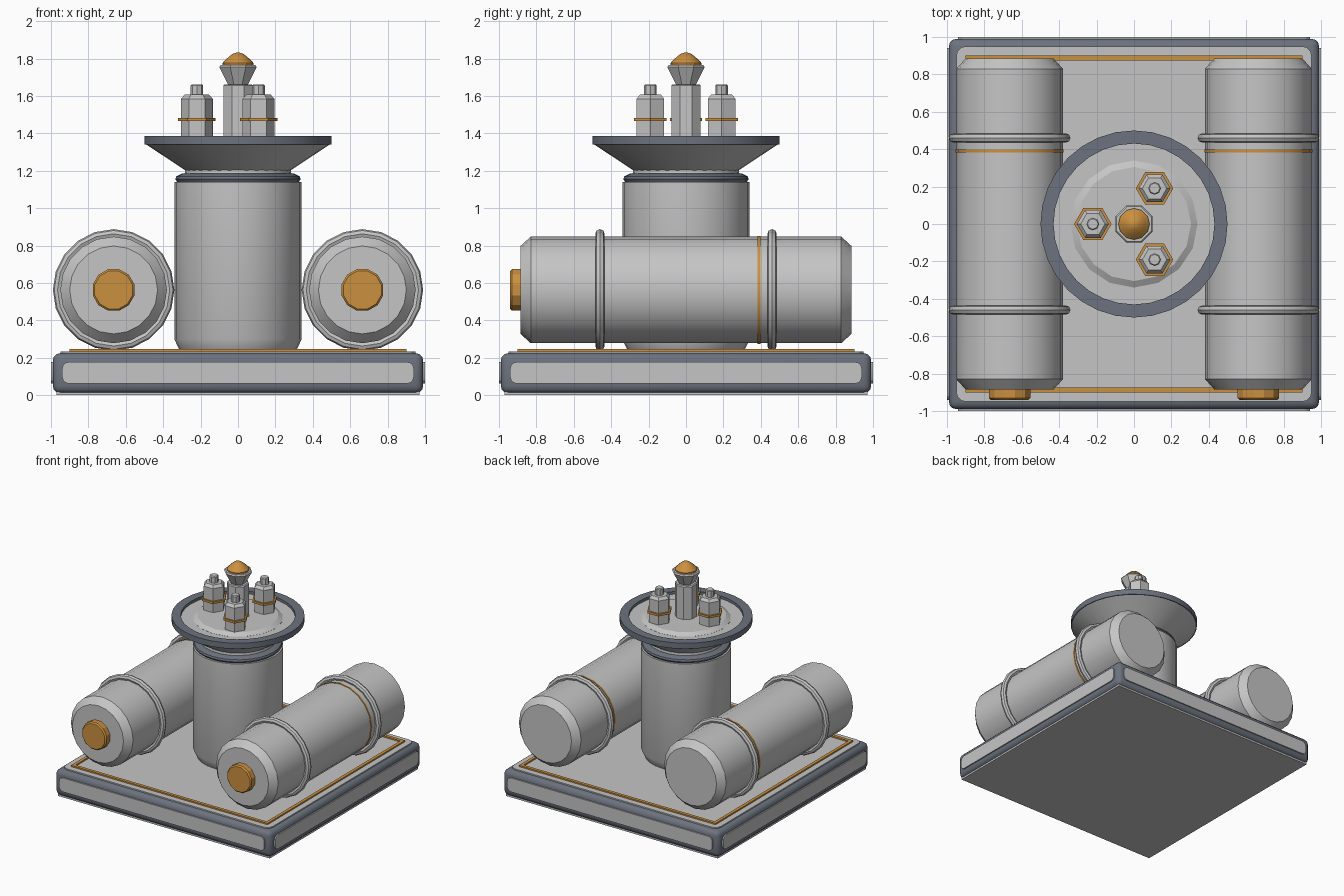
import bpy, bmesh, math
from mathutils import Matrix, Vector

if "Cube" in bpy.data.objects:
    bpy.data.objects.remove(bpy.data.objects["Cube"])


def material(name, rgb):
    m = bpy.data.materials.new(name)
    m.diffuse_color = (*rgb, 1)
    m.use_nodes = True
    m.node_tree.nodes["Principled BSDF"].inputs["Base Color"].default_value = m.diffuse_color
    return m


LIGHT = material("light grey metal", (0.56, 0.56, 0.56))
SLATE = material("slate frame", (0.15, 0.17, 0.21))
GOLD = material("amber trim", (0.60, 0.28, 0.05))


def finish(bm, name, mats, matrix=Matrix()):
    bmesh.ops.recalc_face_normals(bm, faces=bm.faces)
    mesh = bpy.data.meshes.new(name)
    bm.to_mesh(mesh)
    bm.free()
    mesh.transform(matrix)
    for m in mats:
        mesh.materials.append(m)
    ob = bpy.data.objects.new(name, mesh)
    bpy.context.collection.objects.link(ob)
    bpy.ops.object.select_all(action='DESELECT')
    ob.select_set(True)
    bpy.context.view_layer.objects.active = ob
    bpy.ops.object.shade_smooth_by_angle(angle=math.radians(29))
    return ob


def lathe(name, profile, sides, mats, matrix=Matrix(), bands=(), closed=False, turn=0.0):
    """Spin (radius, height) points about z; bands lists segments using the second material."""
    bm = bmesh.new()
    rings = [[bm.verts.new((r * math.cos(turn + math.tau * i / sides),
                            r * math.sin(turn + math.tau * i / sides), z))
              for i in range(sides)] for r, z in profile]
    n = len(rings)
    for k in range(n if closed else n - 1):
        a, b = rings[k], rings[(k + 1) % n]
        for i in range(sides):
            j = (i + 1) % sides
            bm.faces.new((a[i], a[j], b[j], b[i])).material_index = int(k in bands)
    if not closed:
        bm.faces.new(rings[0])
        bm.faces.new(rings[-1]).material_index = int(n - 1 in bands)
    return finish(bm, name, mats, matrix)


def ring(name, major, minor, z, sides, mat, matrix=Matrix(), section=8):
    pts = [(major + minor * math.cos(math.tau * i / section),
            z + minor * math.sin(math.tau * i / section)) for i in range(section)]
    return lathe(name, pts, sides, [mat], matrix, closed=True)


def box(name, size, mat, matrix, bevel=0.0, segments=3, corners_only=False):
    bm = bmesh.new()
    bmesh.ops.create_cube(bm, size=1)
    bmesh.ops.scale(bm, vec=size, verts=bm.verts)
    if bevel:
        edges = [e for e in bm.edges if not corners_only
                 or abs(e.verts[0].co.z - e.verts[1].co.z) > 1e-6]
        bmesh.ops.bevel(bm, geom=edges, offset=bevel, segments=segments,
                        profile=0.5, affect='EDGES')
    return finish(bm, name, [mat], matrix)


def at(x, y, z):
    return Matrix.Translation((x, y, z))


# Base: slate frame with inset light panels on every side
box("base_frame", (1.98, 1.98, 0.215), SLATE, at(0, 0, 0.1175), 0.04)
box("base_top_panel", (1.90, 1.90, 0.02), LIGHT, at(0, 0, 0.225), 0.05, 3, True)
box("base_bottom_panel", (1.94, 1.94, 0.02), LIGHT, at(0, 0, 0.01))
for i in range(4):
    side = Matrix.Rotation(i * math.pi / 2, 4, 'Z') @ at(0, -0.985, 0.12) \
        @ Matrix.Rotation(math.pi / 2, 4, 'X')
    box("base_side_panel", (1.88, 0.115, 0.03), LIGHT, side, 0.035, 3, True)
    # Amber line around the deck
    strip = Matrix.Rotation(i * math.pi / 2, 4, 'Z') @ at(0, -0.888, 0.238)
    box("deck_trim", (1.80, 0.026, 0.016), GOLD, strip)

# Two horizontal tanks, with axes along y
for x in (-0.665, 0.665):
    axis = at(x, 0, 0.563) @ Matrix.Rotation(-math.pi / 2, 4, 'X')
    lathe("tank", [(0.235, -0.885), (0.285, -0.83), (0.285, 0.83), (0.235, 0.885)],
          20, [LIGHT], axis)
    for y in (-0.46, 0.46):
        ring("tank_hoop", 0.30, 0.025, y, 20, LIGHT, axis)
    lathe("tank_band", [(0.27, 0.383), (0.289, 0.383), (0.289, 0.397), (0.27, 0.397)],
          20, [GOLD], axis, closed=True)
    lathe("tank_cap", [(0.105, -0.94), (0.115, -0.93), (0.115, -0.87)], 12, [GOLD], axis,
          turn=math.pi / 12)

# Central column with slate collar and neck
lathe("column", [(0.31, 0.235), (0.32, 0.255), (0.34, 0.30), (0.34, 1.14), (0.325, 1.14),
                 (0.335, 1.155), (0.33, 1.17), (0.30, 1.185), (0.285, 1.185), (0.28, 1.22)],
      28, [LIGHT, SLATE], bands=(4, 5, 6, 7))

# Flared dish with slate rim
lathe("dish", [(0.27, 1.195), (0.49, 1.34), (0.50, 1.34), (0.50, 1.387), (0.43, 1.387),
               (0.43, 1.365)], 32, [LIGHT, SLATE], bands=(1, 2, 3, 4))
lathe("dish_platform", [(0.34, 1.36), (0.34, 1.366), (0.305, 1.387)], 16, [LIGHT])

# Centre mast with flared cup and amber tip
lathe("mast", [(0.085, 1.38), (0.085, 1.655), (0.078, 1.662)], 8, [LIGHT], turn=math.pi / 8)
lathe("mast_cup", [(0.055, 1.655), (0.108, 1.755), (0.10, 1.765)], 8, [LIGHT], turn=math.pi / 8)
lathe("mast_tip", [(0.084, 1.76), (0.084, 1.775), (0.06, 1.80), (0.03, 1.825), (0.008, 1.832)],
      12, [GOLD])

# Three small hexagonal canisters around the mast
for angle in (60, 180, 300):
    a = math.radians(angle)
    spot = at(0.22 * math.cos(a), 0.22 * math.sin(a), 0)
    lathe("canister", [(0.085, 1.38), (0.085, 1.585), (0.065, 1.607)], 6, [LIGHT], spot)
    lathe("canister_knob", [(0.034, 1.60), (0.034, 1.655), (0.028, 1.662)], 8, [LIGHT], spot)
    lathe("canister_band", [(0.08, 1.465), (0.10, 1.465), (0.10, 1.483), (0.08, 1.483)],
          6, [GOLD], spot, closed=True)
